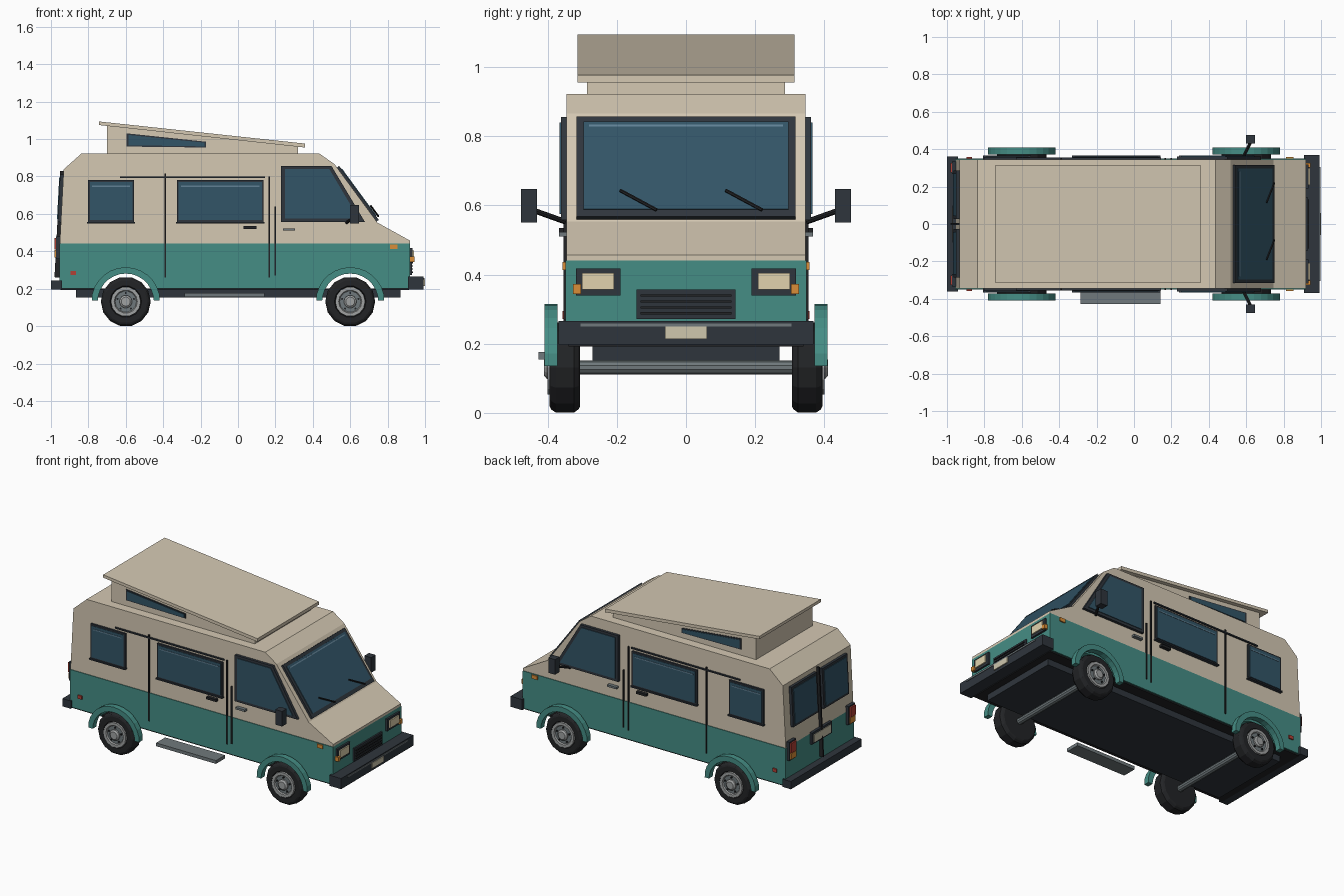
import bpy, bmesh
from math import sin, cos, pi, radians, atan2
from mathutils import Matrix, Vector

if "Cube" in bpy.data.objects:
    bpy.data.objects.remove(bpy.data.objects["Cube"])

def material(name, r, g, b):
    m = bpy.data.materials.new(name)
    m.diffuse_color = (r, g, b, 1)
    m.use_nodes = True
    m.node_tree.nodes["Principled BSDF"].inputs["Base Color"].default_value = m.diffuse_color
    return m

CREAM = material("cream", 0.66, 0.58, 0.45)
TEAL = material("teal", 0.06, 0.27, 0.235)
DARK = material("dark_trim", 0.028, 0.036, 0.046)
BLACK = material("rubber", 0.016, 0.017, 0.019)
GLASS = material("glass", 0.032, 0.09, 0.135)
SHINE = material("glass_shine", 0.12, 0.22, 0.3)
GREY = material("grey_metal", 0.16, 0.19, 0.2)
RIM = material("rim", 0.35, 0.36, 0.36)
LENS = material("lens", 0.75, 0.65, 0.42)
AMBER = material("amber", 0.7, 0.27, 0.04)
RED = material("red", 0.45, 0.05, 0.035)
PLATE = material("plate", 0.62, 0.57, 0.42)

def finish(name, bm, mat):
    bmesh.ops.recalc_face_normals(bm, faces=bm.faces)
    me = bpy.data.meshes.new(name)
    bm.to_mesh(me)
    bm.free()
    me.materials.append(mat)
    ob = bpy.data.objects.new(name, me)
    bpy.context.collection.objects.link(ob)
    return ob

def prism(name, pts, y0, y1, mat):
    """Extrude an (x, z) outline from y0 to y1."""
    bm = bmesh.new()
    a = [bm.verts.new((x, y0, z)) for x, z in pts]
    b = [bm.verts.new((x, y1, z)) for x, z in pts]
    bm.faces.new(a)
    bm.faces.new(b)
    for i in range(len(pts)):
        j = (i + 1) % len(pts)
        bm.faces.new((a[i], a[j], b[j], b[i]))
    return finish(name, bm, mat)

def box(name, x, y, z, mat, frame=None):
    """Box from (min, max) ranges, optionally placed by a frame matrix."""
    bm = bmesh.new()
    bmesh.ops.create_cube(bm, size=1)
    for v in bm.verts:
        v.co = [(r[0] + r[1]) / 2 + c * (r[1] - r[0]) for c, r in zip(v.co, (x, y, z))]
    if frame:
        bm.transform(frame)
    return finish(name, bm, mat)

def rod(name, p, q, r, mat, n=8):
    p, q = Vector(p), Vector(q)
    bm = bmesh.new()
    bmesh.ops.create_cone(bm, cap_ends=True, segments=n, radius1=r, radius2=r, depth=(q - p).length)
    bm.transform(Matrix.Translation((p + q) / 2) @ (q - p).to_track_quat('Z', 'Y').to_matrix().to_4x4())
    return finish(name, bm, mat)

def lathe(name, prof, cx, cz, s, mat, n=14):
    """Closed or capped (radius, y) profile turned round the wheel axis."""
    bm = bmesh.new()
    rings = [[bm.verts.new((cx + r * sin(2 * pi * (k + .5) / n), s * y, cz + r * cos(2 * pi * (k + .5) / n)))
              for k in range(n)] for r, y in prof]
    for a, b in zip(rings, rings[1:]):
        for k in range(n):
            bm.faces.new((a[k], a[(k + 1) % n], b[(k + 1) % n], b[k]))
    bm.faces.new(rings[0])
    bm.faces.new(rings[-1])
    return finish(name, bm, mat)

def arc(cx, r, n=14):
    return [(cx - r * cos(pi * k / n), WZ + r * sin(pi * k / n)) for k in range(n + 1)]

WZ = 0.131
AXLES = {"rear": -0.6, "front": 0.6}

# Body: teal lower half with wheel cut-outs, cream upper half
lower = [(-0.955, 0.2)]
for cx in AXLES.values():
    lower += [(x, z) for x, z in [(cx - 0.133, 0.2)] + arc(cx, 0.15)[1:-1] + [(cx + 0.133, 0.2)]
              if z >= 0.2]
lower += [(0.92, 0.2), (0.92, 0.441), (-0.953, 0.441)]
prism("lower_body", lower, -0.349, 0.349, TEAL)
prism("upper_body", [(-0.953, 0.441), (0.92, 0.441), (0.92, 0.457), (0.746, 0.553), (0.516, 0.866),
                     (0.436, 0.922), (-0.838, 0.922), (-0.932, 0.838)], -0.345, 0.345, CREAM)
box("chassis", (-0.865, 0.87), (-0.27, 0.27), (0.152, 0.2), DARK)
box("floor", (-0.95, 0.915), (-0.34, 0.34), (0.192, 0.202), BLACK)

# Pop-up roof
prism("roof_tent", [(-0.7, 0.92), (0.32, 0.92), (0.32, 0.965), (-0.7, 1.075)], -0.286, 0.286, CREAM)
prism("roof_lid", [(-0.742, 1.075), (0.357, 0.955), (0.357, 0.976), (-0.742, 1.094)], -0.313, 0.313, CREAM)

# Parts repeated on both sides
for s, side in ((-1, "right"), (1, "left")):
    def sp(name, pts, a, b, mat):
        prism(f"{name}_{side}", pts, s * a, s * b, mat)

    def sb(name, x, z, a, b, mat):
        sp(name, [(x[0], z[0]), (x[1], z[0]), (x[1], z[1]), (x[0], z[1])], a, b, mat)

    sp("tent_window_frame", [(-0.597, 0.96), (-0.172, 0.955), (-0.172, 0.986), (-0.597, 1.031)], 0.28, 0.29, DARK)
    sp("tent_window", [(-0.585, 0.967), (-0.18, 0.961), (-0.18, 0.981), (-0.585, 1.022)], 0.28, 0.293, GLASS)
    # Side windows
    for nm, x0, x1 in (("rear_side", -0.802, -0.555), ("middle", -0.327, 0.137)):
        sb(nm + "_window_frame", (x0, x1), (0.556, 0.78), 0.34, 0.357, DARK)
        sb(nm + "_window", (x0 + .01, x1 - .01), (0.567, 0.77), 0.34, 0.36, GLASS)
        sb(nm + "_window_shine", (x0 + .022, x1 - .022), (0.745, 0.752), 0.34, 0.362, SHINE)
        sb(nm + "_window_sill", (x0 - .004, x1 + .004), (0.55, 0.558), 0.34, 0.366, DARK)
    sp("door_window_frame", [(0.23, 0.558), (0.678, 0.558), (0.5, 0.856), (0.23, 0.856)], 0.34, 0.362, DARK)
    sp("door_window", [(0.25, 0.575), (0.645, 0.575), (0.488, 0.84), (0.25, 0.84)], 0.34, 0.366, GLASS)
    # Sliding rail, door seams and handles
    sb("slide_rail", (-0.63, 0.145), (0.793, 0.801), 0.34, 0.355, DARK)
    for i, (x, z0, z1) in enumerate(((-0.39, 0.26, 0.815), (0.166, 0.26, 0.8), (0.2, 0.27, 0.64))):
        sb(f"door_seam_{i}", (x - .004, x + .004), (z0, z1), 0.34, 0.354, BLACK)
    sb("slide_door_handle", (0.03, 0.1), (0.519, 0.534), 0.34, 0.367, BLACK)
    sb("front_door_handle", (0.24, 0.305), (0.51, 0.523), 0.34, 0.367, GREY)
    # Marker lights
    sb("front_marker", (0.812, 0.852), (0.413, 0.436), 0.34, 0.357, AMBER)
    sb("rear_marker", (-0.895, -0.865), (0.272, 0.294), 0.34, 0.357, RED)
    # Door mirrors
    box(f"mirror_{side}", (0.6, 0.648), sorted((s * .43, s * .477)), (0.55, 0.647), DARK)
    rod(f"mirror_arm_{side}", (0.58, s * .35, 0.553), (0.625, s * .44, 0.585), 0.008, BLACK)
    # Wheels and arches
    for end, cx in AXLES.items():
        nm = f"{end}_{side}"
        lathe("tyre_" + nm, [(0.085, 0.306), (0.115, 0.306), (0.124, 0.311), (0.1335, 0.324), (0.1335, 0.376),
                             (0.124, 0.39), (0.115, 0.394), (0.085, 0.394), (0.08, 0.385)], cx, WZ, s, BLACK)
        lathe("rim_" + nm, [(0.08, 0.38), (0.08, 0.4), (0.062, 0.4), (0.056, 0.391)], cx, WZ, s, RIM)
        lathe("rim_recess_" + nm, [(0.058, 0.38), (0.058, 0.3925)], cx, WZ, s, GREY)
        lathe("hub_" + nm, [(0.034, 0.38), (0.034, 0.402), (0.024, 0.41)], cx, WZ, s, RIM)
        for k in range(5):
            a = 2 * pi * k / 5
            x, z = cx + .046 * sin(a), WZ + .046 * cos(a)
            rod(f"wheel_nut_{nm}_{k}", (x, s * .385, z), (x, s * .399, z), 0.006, BLACK, 6)
        flare = [(cx - 0.18, 0.136), *arc(cx, 0.184)[1:-1], (cx + 0.18, 0.136),
                 (cx + 0.15, 0.136), *arc(cx, 0.15)[-2:0:-1], (cx - 0.15, 0.136)]
        prism("wheel_arch_" + nm, flare, s * .371, s * .409, TEAL)
    # Headlights
    def fb(name, x, y, z, mat):
        box(f"{name}_{side}", x, sorted((s * y[0], s * y[1])), z, mat)
    fb("headlight_frame", (0.91, 0.932), (0.19, 0.318), (0.34, 0.418), DARK)
    fb("headlight_lens", (0.91, 0.94), (0.208, 0.3), (0.356, 0.405), LENS)
    fb("indicator", (0.91, 0.944), (0.303, 0.327), (0.344, 0.372), AMBER)
    # Rear lamps and rear door windows
    fb("rear_lamp_frame", (-0.972, -0.945), (0.268, 0.335), (0.36, 0.48), DARK)
    fb("rear_lamp_red", (-0.982, -0.945), (0.276, 0.327), (0.41, 0.472), RED)
    fb("rear_lamp_amber", (-0.98, -0.945), (0.276, 0.327), (0.368, 0.406), AMBER)
    tilt = Matrix.Translation((-0.942, 0, 0.68)) @ Matrix.Rotation(atan2(0.021, 0.397), 4, 'Y')
    for nm, d, m, mat in (("frame", 0.016, 0, DARK), ("glass", 0.02, 0.016, GLASS)):
        box(f"rear_door_window_{nm}_{side}", (-d, 0.01), sorted((s * (.027 + m), s * (.285 - m))),
            (-0.125 + m, 0.13 - m), mat, tilt)

for end, cx in AXLES.items():
    rod(f"{end}_axle", (cx, -0.37, WZ), (cx, 0.37, WZ), 0.02, GREY, 10)

# Windscreen, on the sloping front frame
slope = Matrix.Translation((0.631, 0, 0.7095)) @ Matrix.Rotation(-atan2(0.23, 0.313), 4, 'Y')
box("windscreen_frame", (-0.01, 0.014), (-0.316, 0.316), (-0.186, 0.172), DARK, slope)
box("windscreen", (-0.01, 0.018), (-0.296, 0.296), (-0.162, 0.152), GLASS, slope)
box("windscreen_shine", (-0.01, 0.02), (-0.28, 0.28), (0.133, 0.14), SHINE, slope)
for i, y in enumerate((-0.085, 0.22)):
    rod(f"wiper_{i}", slope @ Vector((0.024, y, -0.17)), slope @ Vector((0.024, y - 0.105, -0.1)), 0.005, BLACK, 6)

# Grille with slats
box("grille", (0.91, 0.93), (-0.143, 0.143), (0.272, 0.356), DARK)
for i in range(4):
    z = 0.288 + i * 0.017
    box(f"grille_slat_{i}", (0.91, 0.936), (-0.132, 0.132), (z - .003, z + .003), BLACK)

# Bumpers and plates
box("front_bumper", (0.91, 0.993), (-0.368, 0.368), (0.197, 0.265), DARK)
box("front_bumper_strip", (0.95, 0.997), (-0.305, 0.305), (0.25, 0.258), GREY)
box("front_plate", (0.95, 1.0), (-0.06, 0.06), (0.214, 0.249), PLATE)
box("rear_bumper", (-1.0, -0.94), (-0.36, 0.36), (0.195, 0.245), DARK)
box("rear_plate_holder", (-0.97, -0.94), (-0.1, 0.1), (0.375, 0.45), DARK)
box("rear_plate", (-0.974, -0.94), (-0.085, 0.085), (0.385, 0.435), PLATE)
box("rear_door_seam", (-0.017, 0.01), (-0.005, 0.005), (-0.42, 0.15), BLACK, tilt)

# Side step under the sliding door
box("side_step", (-0.285, 0.142), (-0.427, -0.335), (0.155, 0.176), GREY)
